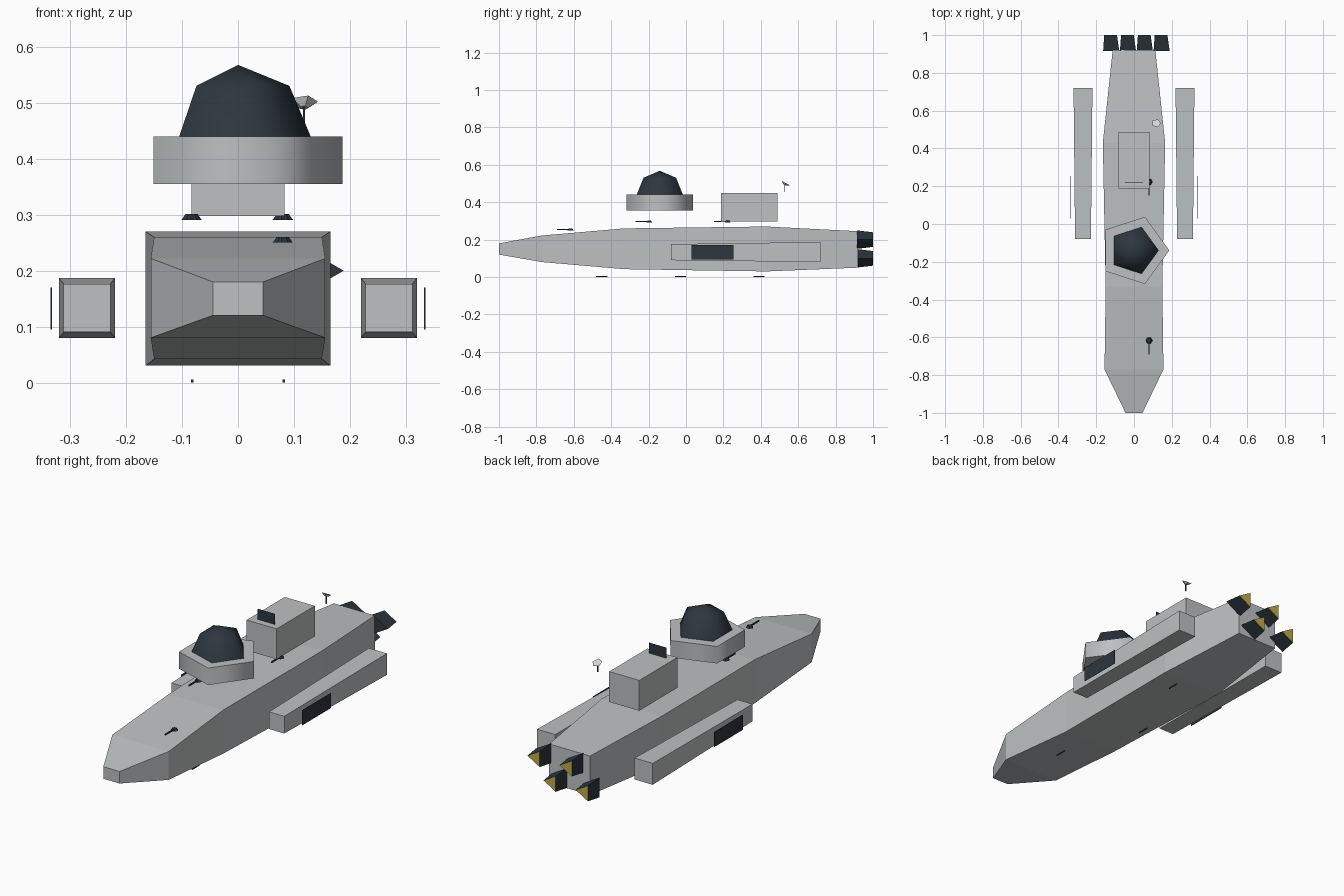
import bpy, bmesh, math
from mathutils import Matrix, Vector

if "Cube" in bpy.data.objects:
    bpy.data.objects.remove(bpy.data.objects["Cube"])


def material(name, rgb):
    m = bpy.data.materials.new(name)
    m.use_nodes = True
    m.diffuse_color = (*rgb, 1)
    m.node_tree.nodes["Principled BSDF"].inputs["Base Color"].default_value = (*rgb, 1)
    return m


GREY = material("hull grey", (0.51, 0.53, 0.54))
DARK = material("dark slate", (0.026, 0.038, 0.05))
YELLOW = material("engine yellow", (0.52, 0.4, 0.07))
PALE = material("pale grey", (0.66, 0.67, 0.68))


def finish(name, bm, *mats, smooth=None):
    bmesh.ops.recalc_face_normals(bm, faces=bm.faces)
    mesh = bpy.data.meshes.new(name)
    bm.to_mesh(mesh)
    bm.free()
    for m in mats:
        mesh.materials.append(m)
    ob = bpy.data.objects.new(name, mesh)
    bpy.context.collection.objects.link(ob)
    if smooth:
        bpy.ops.object.select_all(action='DESELECT')
        ob.select_set(True)
        bpy.context.view_layer.objects.active = ob
        bpy.ops.object.shade_smooth_by_angle(angle=math.radians(smooth))
    return ob


def add_box(bm, lo, hi):
    lo, hi = Vector(lo), Vector(hi)
    mat = Matrix.Translation((lo + hi) / 2) @ Matrix.Diagonal((*(hi - lo), 1))
    bmesh.ops.create_cube(bm, size=1, matrix=mat)


def box(name, lo, hi, mat):
    bm = bmesh.new()
    add_box(bm, lo, hi)
    return finish(name, bm, mat)


def loft(name, sections, mat, x=0):
    """Join rectangles given as (y, half width, bottom, top)."""
    bm = bmesh.new()
    rings = [[bm.verts.new((x + sx * w, y, z))
              for sx, z in ((-1, lo), (1, lo), (1, hi), (-1, hi))]
             for y, w, lo, hi in sections]
    for a, b in zip(rings, rings[1:]):
        for i in range(4):
            j = (i + 1) % 4
            bm.faces.new((a[i], a[j], b[j], b[i]))
    bm.faces.new(rings[0])
    bm.faces.new(rings[-1])
    return finish(name, bm, mat)


def add_rings(bm, sides, profile, matrix):
    """Stack polygon rings (radius, height), each with a corner on +x."""
    rings = []
    for r, z in profile:
        count = sides if r else 1
        rings.append([bm.verts.new(matrix @ Vector((r * math.cos(math.tau * i / sides),
                                                    r * math.sin(math.tau * i / sides), z)))
                      for i in range(count)])
    for a, b in zip(rings, rings[1:]):
        for i in range(sides):
            j = (i + 1) % sides
            bm.faces.new((a[i], a[j], b[0]) if len(b) == 1 else (a[i], a[j], b[j], b[i]))
    for ring in (rings[0], rings[-1]):
        if len(ring) > 1:
            bm.faces.new(ring)


# Main hull
loft("hull", [(-1, 0.045, 0.12, 0.18), (-0.77, 0.156, 0.08, 0.222),
              (-0.33, 0.15, 0.042, 0.26), (0.43, 0.165, 0.03, 0.27),
              (0.92, 0.113, 0.05, 0.245)], GREY)

# Side pods and their outer panels
for side, label in ((1, "left"), (-1, "right")):
    loft(label + "_pod", [(-0.08, 0.042, 0.09, 0.176), (0.72, 0.05, 0.08, 0.187)],
         GREY, x=side * 0.27)
    box(label + "_pod_panel", (side * 0.334 - 0.001, 0.03, 0.095),
        (side * 0.334 + 0.001, 0.255, 0.17), DARK)

# Rear deckhouse with upright screen
box("deckhouse", (-0.083, 0.187, 0.298), (0.083, 0.488, 0.45), GREY)
box("deck_screen", (-0.048, 0.221, 0.45), (0.048, 0.223, 0.502), DARK)

# Five-sided drum and dome
for name, profile, mat in (
        ("dome_drum", [(0.187, 0.355), (0.187, 0.44)], GREY),
        ("dome", [(0.13 * math.cos(a), 0.44 + 0.128 * math.sin(a))
                  for a in (0, math.pi / 4)] + [(0, 0.568)], DARK)):
    bm = bmesh.new()
    add_rings(bm, 5, profile, Matrix.Translation((0, -0.14, 0)))
    finish(name, bm, mat, smooth=80)

# Triangular engines, staggered between an upper and a lower row
for i in range(4):
    bm = bmesh.new()
    place = Matrix.Translation((-0.135 + i * 0.089, 0.915, 0.2 if i % 2 else 0.1))
    add_rings(bm, 3, [(0.057, 0), (0.045, 0.085)],
              place @ Matrix.Rotation(-math.pi / 2, 4, 'X'))
    bm.faces.ensure_lookup_table()
    for f in bm.faces:
        f.material_index = int(f.calc_center_median().y > 0.99)
    finish("engine_%d" % (i + 1), bm, DARK, YELLOW)

# Deck guns alternate sides; keel bars follow the same pattern
for i, (x, z) in enumerate(((0.08, 0.25), (-0.083, 0.291), (0.08, 0.291))):
    y = -0.617 + i * 0.42
    bm = bmesh.new()
    add_rings(bm, 6, [(0.018, z), (0.011, z + 0.01)], Matrix.Translation((x, y, 0)))
    add_box(bm, (x - 0.003, y - 0.073, z + 0.002), (x + 0.003, y, z + 0.008))
    finish("deck_gun_%d" % (i + 1), bm, DARK)
    side = math.copysign(0.082, x)
    box("keel_bar_%d" % (i + 1), (side - 0.002, -0.48 + i * 0.42, 0),
        (side + 0.002, -0.42 + i * 0.42, 0.005), DARK)

# Tilted dish on a thin post
bm = bmesh.new()
tilt = Matrix.Translation((0.118, 0.53, 0.495)) @ Matrix.Rotation(math.radians(-28), 4, 'X')
add_rings(bm, 5, [(0.008, -0.004), (0.025, 0.008)], tilt)
finish("dish", bm, PALE)
box("dish_post", (0.116, 0.526, 0.455), (0.12, 0.53, 0.497), DARK)
